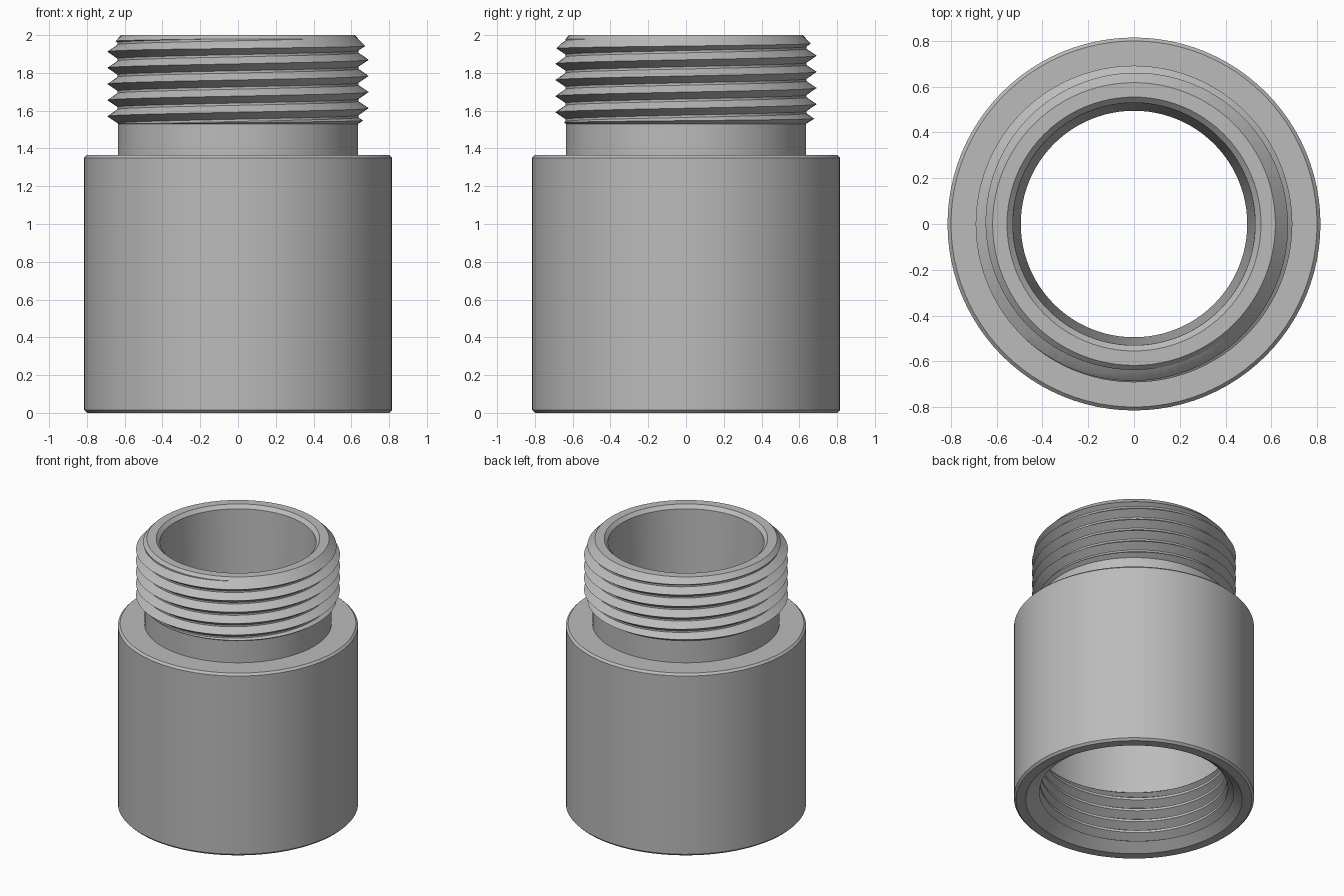
import bpy
import bmesh
from math import cos, sin, pi, radians

SEG = 96
PITCH = 0.0855

cube = bpy.data.objects.get("Cube")
if cube:
    bpy.data.objects.remove(cube, do_unlink=True)

steel = bpy.data.materials.new("plain_grey_metal")
steel.use_nodes = True
grey = (0.5, 0.5, 0.5, 1)
steel.diffuse_color = grey
steel.node_tree.nodes["Principled BSDF"].inputs["Base Color"].default_value = grey


def make_object(name, bm):
    bmesh.ops.recalc_face_normals(bm, faces=bm.faces[:])
    mesh = bpy.data.meshes.new(name)
    bm.to_mesh(mesh)
    bm.free()
    mesh.materials.append(steel)
    obj = bpy.data.objects.new(name, mesh)
    bpy.context.collection.objects.link(obj)
    return obj


def revolve(name, profile):
    """Spin a closed (radius, height) profile round the z axis."""
    bm = bmesh.new()
    rings = [[bm.verts.new((r * cos(2 * pi * j / SEG), r * sin(2 * pi * j / SEG), z))
              for r, z in profile] for j in range(SEG)]
    n = len(profile)
    for j in range(SEG):
        a, b = rings[j], rings[(j + 1) % SEG]
        for k in range(n):
            m = (k + 1) % n
            bm.faces.new((a[k], b[k], b[m], a[m]))
    return make_object(name, bm)


def threaded_rod(name, start, turns, root, crest):
    """Closed right-handed screw; each column of points joins itself one turn up."""
    bm = bmesh.new()
    tooth = [(crest, 0), (root, 0.43), (root, 0.57)]
    step = len(tooth)
    count = step * turns + 1
    cols = []
    for j in range(SEG):
        a = 2 * pi * j / SEG
        col = []
        for k in range(count + (step if j == 0 else 0)):
            r, dz = tooth[k % step]
            z = start + PITCH * (k // step + dz + j / SEG)
            col.append(bm.verts.new((r * cos(a), r * sin(a), z)))
        cols.append(col)
    for j in range(SEG):
        a = cols[j]
        b = cols[j + 1] if j < SEG - 1 else cols[0][step:]
        for k in range(count - 1):
            bm.faces.new((a[k], b[k], b[k + 1], a[k + 1]))
    # end caps, fanned to the axis
    first = cols[0]
    bottom = [c[0] for c in cols] + first[step:0:-1]
    top = [c[count - 1] for c in cols] + first[count + step - 1:count - 1:-1]
    for loop, z in ((bottom, start), (top, start + PITCH * (turns + 0.5))):
        hub = bm.verts.new((0, 0, z))
        for i, v in enumerate(loop):
            bm.faces.new((hub, v, loop[(i + 1) % len(loop)]))
    return make_object(name, bm)


def cut(obj, cutter, operation):
    cutter.hide_render = True
    mod = obj.modifiers.new("thread", "BOOLEAN")
    mod.operation = operation
    mod.solver = "EXACT"
    mod.object = cutter
    bpy.context.view_layer.objects.active = obj
    bpy.ops.object.modifier_apply(modifier=mod.name)
    bpy.data.objects.remove(cutter, do_unlink=True)


def smooth(obj):
    bpy.ops.object.select_all(action="DESELECT")
    obj.select_set(True)
    bpy.context.view_layer.objects.active = obj
    bpy.ops.object.shade_smooth_by_angle(angle=radians(25))


# sleeve with relief neck, stepped bore and countersunk mouth
body = revolve("body_sleeve", [
    (0.735, 0), (0.8, 0), (0.815, 0.015), (0.815, 1.35), (0.8, 1.365),
    (0.635, 1.365), (0.635, 1.53), (0.511, 1.53), (0.495, 1.2),
    (0.495, 0.85), (0.7, 0.85), (0.7, 0.46), (0.637, 0.42), (0.637, 0.07)])
cut(body, threaded_rod("inner_thread_cutter", -0.15, 7, 0.632, 0.692), "DIFFERENCE")

# male threaded end, chamfered top and bottom
male = revolve("male_thread", [
    (0.511, 1.53), (0.635, 1.53), (0.7, 1.57), (0.7, 1.915),
    (0.618, 2), (0.555, 2), (0.53, 1.975)])
cut(male, threaded_rod("outer_thread_limit", 1.5275 - 2 * PITCH, 9, 0.638, 0.692), "INTERSECT")

for part in (body, male):
    smooth(part)
